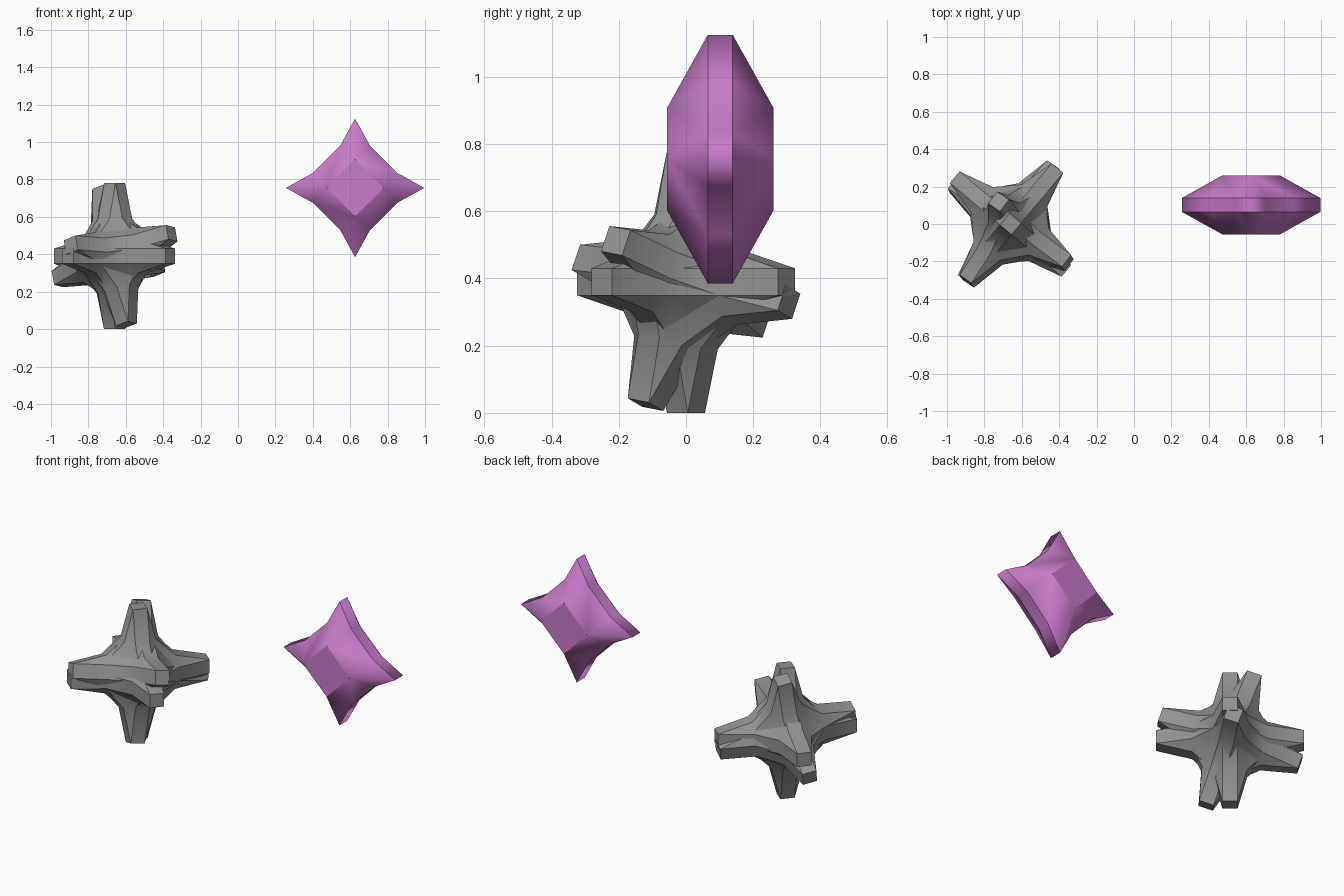
import bpy, bmesh
from math import radians
from itertools import product
from mathutils import Vector, Matrix

if "Cube" in bpy.data.objects:
    bpy.data.objects.remove(bpy.data.objects["Cube"])


def material(name, color):
    m = bpy.data.materials.new(name)
    m.diffuse_color = (*color, 1)
    m.use_nodes = True
    m.node_tree.nodes["Principled BSDF"].inputs["Base Color"].default_value = m.diffuse_color
    return m


GREY = material("grey stone", (0.29, 0.29, 0.29))
PINK = material("orchid pink", (0.58, 0.20, 0.58))


def build(name, faces, mat, matrix):
    """faces: list of (group, points); borders between groups stay sharp."""
    bm = bmesh.new()
    grp = bm.faces.layers.int.new("grp")
    ids = {}
    for g, pts in faces:
        f = bm.faces.new([bm.verts.new(p) for p in pts])
        f[grp] = ids.setdefault(g, len(ids))
        f.smooth = True
    bmesh.ops.remove_doubles(bm, verts=bm.verts, dist=1e-4)
    bmesh.ops.recalc_face_normals(bm, faces=bm.faces)
    for e in bm.edges:
        e.smooth = len({f[grp] for f in e.link_faces}) == 1
    bm.faces.layers.int.remove(grp)
    me = bpy.data.meshes.new(name)
    bm.to_mesh(me)
    bm.free()
    me.materials.append(mat)
    ob = bpy.data.objects.new(name, me)
    ob.matrix_world = matrix
    bpy.context.collection.objects.link(ob)
    return ob


def spike_ball(name, matrix, r=0.39, t=0.04, a=0.2, b=0.09):
    """Six blunt square arms joined by flat-edged webs."""
    faces = []

    def pt(sign, **v):
        return [sign[n] * v["xyz"[n]] for n in range(3)]

    def tip(s, i):
        return pt(s, **{"xyz"[n]: r if n == i else t for n in range(3)})

    def mid(s, i, j):
        return pt(s, **{"xyz"[n]: a if n == i else b if n == j else t for n in range(3)})

    # infill of each octant
    for s in product((-1, 1), repeat=3):
        for i, j, k in ((0, 1, 2), (1, 2, 0), (2, 0, 1)):
            faces.append((s, [tip(s, i), mid(s, i, j), mid(s, i, k)]))
        faces.append((s, [mid(s, *p) for p in
                          ((0, 1), (1, 0), (1, 2), (2, 1), (2, 0), (0, 2))]))
    # edge bands between neighbouring arms, and arm end caps
    for i, j, k in ((0, 1, 2), (1, 2, 0), (2, 0, 1)):
        for u, v in product((-1, 1), repeat=2):
            s = [0, 0, 0]
            s[i], s[j], s[k] = u, v, 1
            q = list(s)
            q[k] = -1
            top = [tip(s, i), mid(s, i, j), mid(s, j, i), tip(s, j)]
            bot = [tip(q, i), mid(q, i, j), mid(q, j, i), tip(q, j)]
            for n in range(3):
                faces.append((("band", k, u, v), [top[n], top[n + 1], bot[n + 1], bot[n]]))
        for u in (-1, 1):
            cap = []
            for m, n in ((1, 1), (1, -1), (-1, -1), (-1, 1)):
                c = [0, 0, 0]
                c[i], c[j], c[k] = u * r, m * t, n * t
                cap.append(c)
            faces.append((("cap", i, u), cap))
    return build(name, faces, GREY, matrix)


def star(name, matrix, r=0.37, d=0.153, a=0.225, b=0.08, t=0.037, h=0.158):
    """Four-pointed star with raised diamond faces (depth along y)."""
    faces = []
    rot = [Matrix.Rotation(radians(90 * n), 3, 'Y') for n in range(4)]
    for s in (-1, 1):
        faces.append((("face", s), [m @ Vector((d, s * h, 0)) for m in rot]))
        for n, m in enumerate(rot):
            c0, c1 = Vector((d, s * h, 0)), Vector((0, s * h, -d))
            t0, t1 = Vector((r, s * t, 0)), Vector((0, s * t, -r))
            p, q = Vector((a, s * t, -b)), Vector((b, s * t, -a))
            for poly in ([c0, t0, p], [c0, p, q, c1], [c1, q, t1]):
                faces.append((("slope", s), [m @ x for x in poly]))
    # rim around the outline
    for m in rot:
        line = [(r, 0), (a, -b), (b, -a), (0, -r)]
        for (x0, z0), (x1, z1) in zip(line, line[1:]):
            faces.append(("rim", [m @ Vector(p) for p in
                         ((x0, t, z0), (x1, t, z1), (x1, -t, z1), (x0, -t, z0))]))
    return build(name, faces, PINK, matrix)


centre = Matrix.Translation((-0.66, 0, 0.39))

# upright spike ball
spike_ball("upright_spike_ball", centre @ Matrix.Rotation(radians(50), 4, 'Z'))

# tilted spike ball, oriented by two of its arms
ax = Vector((0.30, -0.205, 0.12)).normalized()
up = Vector((-0.07, 0.125, 0.365))
up = (up - ax * up.dot(ax)).normalized()
tilt = Matrix((ax, up.cross(ax), up)).transposed().to_4x4()
spike_ball("tilted_spike_ball", centre @ tilt)

# floating star
star("four_point_star", Matrix.Translation((0.626, 0.102, 0.755)))
